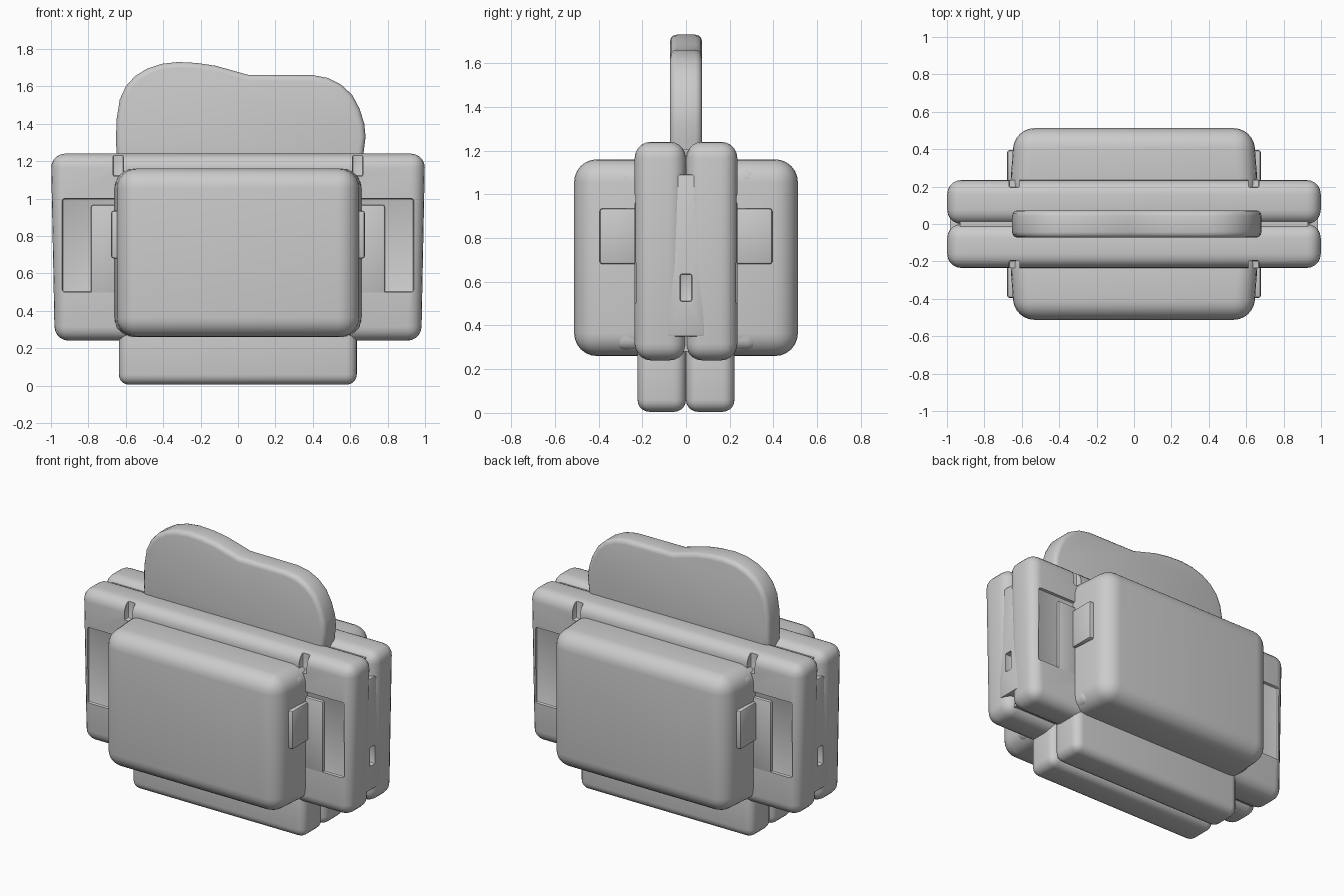
import bpy, bmesh
from mathutils import Vector

if "Cube" in bpy.data.objects:
    bpy.data.objects.remove(bpy.data.objects["Cube"], do_unlink=True)

grey = bpy.data.materials.new("plain grey")
grey.use_nodes = True
grey.diffuse_color = (0.6, 0.6, 0.6, 1)
grey.node_tree.nodes["Principled BSDF"].inputs["Base Color"].default_value = (0.6, 0.6, 0.6, 1)


def make(name, bm):
    bmesh.ops.recalc_face_normals(bm, faces=bm.faces)
    mesh = bpy.data.meshes.new(name)
    bm.to_mesh(mesh)
    bm.free()
    mesh.materials.append(grey)
    ob = bpy.data.objects.new(name, mesh)
    bpy.context.collection.objects.link(ob)
    return ob


def box(name, lo, hi, bevel=0.0, segs=5, shape=None):
    """Rounded box between two corners; shape adjusts corners before bevelling."""
    lo, hi = Vector(lo), Vector(hi)
    bm = bmesh.new()
    bmesh.ops.create_cube(bm, size=1)
    for v in bm.verts:
        v.co = Vector([(lo[i] + hi[i]) / 2 + v.co[i] * (hi[i] - lo[i]) for i in range(3)])
        if shape:
            v.co = Vector(shape(*v.co))
    if bevel:
        bmesh.ops.bevel(bm, geom=bm.edges[:], offset=bevel, segments=segs,
                        profile=0.5, affect='EDGES')
    return make(name, bm)


def span(side, a, b):
    """Ordered interval mirrored to the given side."""
    return sorted((side * a, side * b))


def cut(ob, cutters):
    bpy.context.view_layer.objects.active = ob
    for c in cutters:
        c.hide_render = True
        mod = ob.modifiers.new("cut", 'BOOLEAN')
        mod.operation = 'DIFFERENCE'
        mod.solver = 'EXACT'
        mod.object = c
        bpy.ops.object.modifier_apply(modifier=mod.name)


parts = []
cutters = []

# Small port in each end of the body
for s in (1, -1):
    x0, x1 = span(s, 0.94, 1.05)
    cutters.append(box("port_cutter", (x0, -0.027, 0.51), (x1, 0.027, 0.635), 0.008, 2))
port_cutters = cutters[:]

# Body filler between the two halves: flush ends, shallow seam along the edges
end_fill = box("body_end_fill", (-0.985, -0.085, 0.35), (0.985, 0.085, 1.09), 0.008, 2)
cut(end_fill, port_cutters)
parts.append(end_fill)
parts.append(box("body_seam_fill", (-0.93, -0.06, 0.28), (0.93, 0.06, 1.205)))

for s, label in ((-1, "front"), (1, "back")):
    # Wide body half, a little narrower at the bottom
    y0, y1 = span(s, 0.0, 0.235)
    body = box(label + "_body_half", (-1, y0, 0.24), (1, y1, 1.24), 0.075, 5,
               lambda x, y, z: (x * (0.98 if z < 0.6 else 1), y, z))
    side_cuts = []
    for t in (1, -1):
        # Shallow recess in the wing, and a notch in the top edge
        a, b = span(t, 0.55, 0.94)
        c, d = span(s, 0.216, 0.30)
        side_cuts.append(box("recess_cutter", (a, c, 0.50), (b, d, 1.0), 0.012, 2))
        a, b = span(t, 0.612, 0.668)
        c, d = span(s, 0.195, 0.30)
        side_cuts.append(box("notch_cutter", (a, c, 1.12), (b, d, 1.30), 0.008, 2))
    cut(body, port_cutters + side_cuts)
    cutters += side_cuts
    parts.append(body)

    # Lower block half
    y0, y1 = span(s, 0.0, 0.222)
    parts.append(box(label + "_lower_block", (-0.637, y0, 0.005), (0.635, y1, 0.36), 0.055))

    # Large padded case, tapering slightly outward
    y0, y1 = span(s, 0.12, 0.512)
    parts.append(box(label + "_case", (-0.655, y0, 0.26), (0.655, y1, 1.16), 0.105, 6,
                     lambda x, y, z: (x * (0.975 if abs(y) > 0.3 else 1.02), y, z)))

    # Inner skirt joining the case to the body
    y0, y1 = span(s, 0.10, 0.33)
    parts.append(box(label + "_case_skirt", (-0.655, y0, 0.285), (0.655, y1, 1.125), 0.05, 4))

    for t, hand in ((1, "left"), (-1, "right")):
        # Latch on the end of the case
        a, b = span(t, 0.58, 0.678)
        c, d = span(s, 0.215, 0.395)
        parts.append(box(f"{label}_{hand}_latch", (a, c, 0.68), (b, d, 0.935), 0.012, 2))
        # Raised panel on the wing
        a, b = span(t, 0.60, 0.785)
        c, d = span(s, 0.19, 0.236)
        parts.append(box(f"{label}_{hand}_panel", (a, c, 0.49), (b, d, 0.965), 0.01, 2))

# Upright crest with a two-lobed outline
outline = [(-0.645, 1.15), (-0.652, 1.30), (-0.65, 1.42), (-0.632, 1.53), (-0.60, 1.60),
           (-0.55, 1.655), (-0.485, 1.695), (-0.41, 1.72), (-0.32, 1.73), (-0.22, 1.725),
           (-0.12, 1.71), (-0.03, 1.685), (0.05, 1.662), (0.20, 1.661), (0.40, 1.66),
           (0.48, 1.645), (0.55, 1.61), (0.61, 1.555), (0.65, 1.48), (0.675, 1.40),
           (0.682, 1.33), (0.672, 1.25), (0.66, 1.15)]
bm = bmesh.new()
face = bm.faces.new([bm.verts.new((x, -0.073, z)) for x, z in outline])
ext = bmesh.ops.extrude_face_region(bm, geom=[face])
bmesh.ops.translate(bm, vec=(0, 0.146, 0),
                    verts=[g for g in ext["geom"] if isinstance(g, bmesh.types.BMVert)])
rim = [e for e in bm.edges if abs(e.verts[0].co.y - e.verts[1].co.y) < 1e-4]
bmesh.ops.bevel(bm, geom=rim, offset=0.03, segments=3, profile=0.5, affect='EDGES')
parts.append(make("crest", bm))

for c in cutters:
    bpy.data.objects.remove(c, do_unlink=True)

# Smooth shading with sharp cut edges
bpy.ops.object.select_all(action='DESELECT')
for ob in parts:
    ob.select_set(True)
bpy.context.view_layer.objects.active = parts[0]
bpy.ops.object.shade_smooth_by_angle(angle=0.6)
